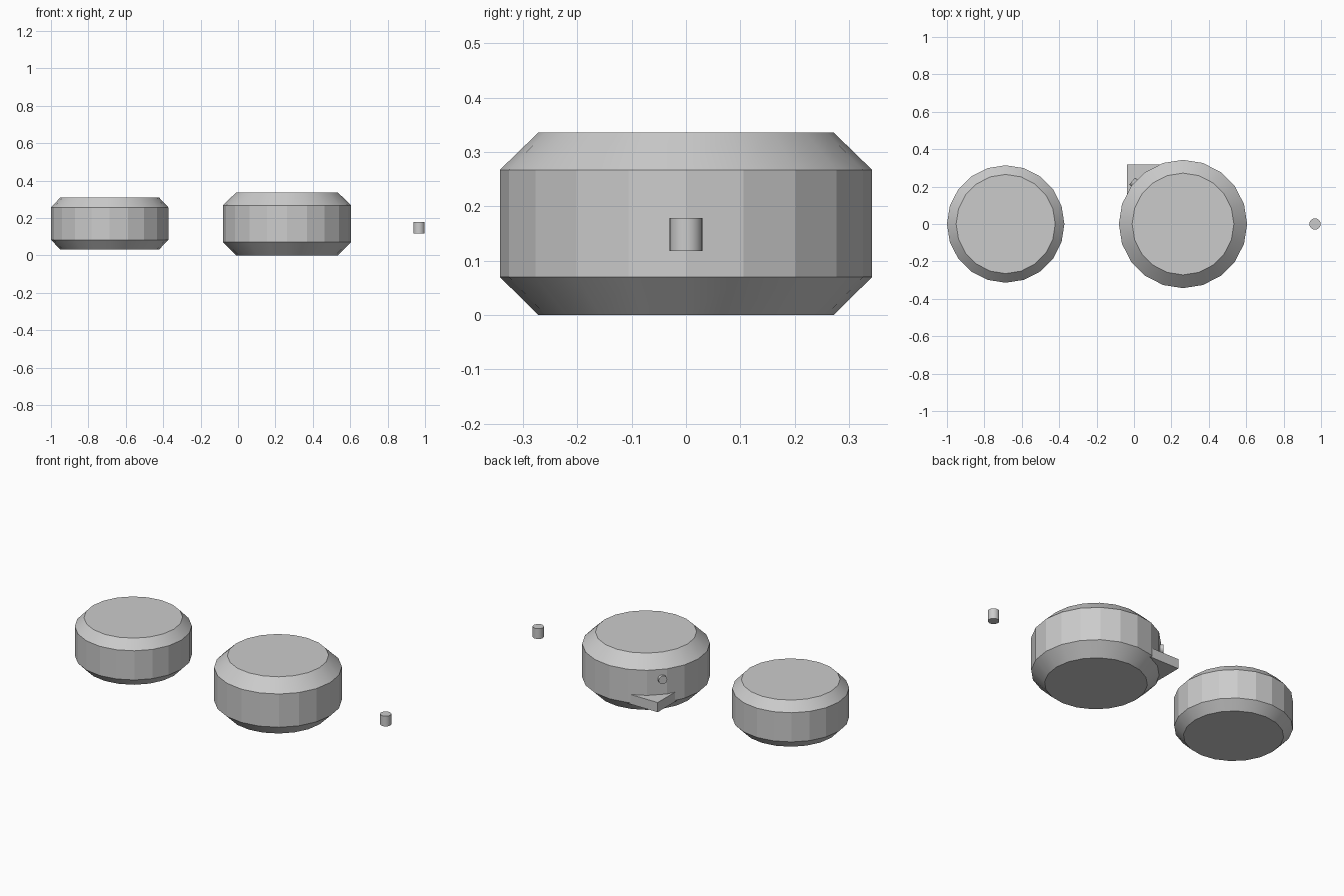
import bpy, bmesh
from math import radians, tau, cos, sin
from mathutils import Vector

if "Cube" in bpy.data.objects:
    bpy.data.objects.remove(bpy.data.objects["Cube"])


def finish(name, bm, location=(0, 0, 0)):
    bmesh.ops.recalc_face_normals(bm, faces=bm.faces)
    mesh = bpy.data.meshes.new(name)
    bm.to_mesh(mesh)
    bm.free()
    ob = bpy.data.objects.new(name, mesh)
    bpy.context.collection.objects.link(ob)
    ob.location = location
    bpy.ops.object.select_all(action='DESELECT')
    ob.select_set(True)
    bpy.context.view_layer.objects.active = ob
    bpy.ops.object.shade_smooth_by_angle(angle=radians(15))
    return ob


def turned(name, profile, sides, location):
    """Closed solid of revolution from (radius, height) rings."""
    bm = bmesh.new()
    rings = [[bm.verts.new((r * cos(tau * i / sides), r * sin(tau * i / sides), z))
              for i in range(sides)] for r, z in profile]
    for a, b in zip(rings, rings[1:]):
        for i in range(sides):
            j = (i + 1) % sides
            bm.faces.new((a[i], a[j], b[j], b[i]))
    bm.faces.new(rings[0])
    bm.faces.new(rings[-1])
    return finish(name, bm, location)


# Two chamfered twenty-sided drums
turned("small_drum", [(0.265, 0.032), (0.314, 0.083), (0.314, 0.256), (0.265, 0.308)],
       20, (-0.686, 0, 0))
turned("large_drum", [(0.272, 0), (0.343, 0.07), (0.343, 0.267), (0.272, 0.336)],
       20, (0.262, 0, 0))

# Loose pin at the far end
turned("loose_pin", [(0.03, 0.118), (0.03, 0.179)], 32, (0.968, 0, 0))

# Flat block whose corner sticks out of the large drum
bm = bmesh.new()
bmesh.ops.create_cube(bm, size=1)
bmesh.ops.scale(bm, vec=(0.3, 0.3, 0.057), verts=bm.verts)
finish("corner_block", bm, (0.112, 0.169, 0.09))

# Small stud on the drum wall above the block
outward = Vector((-0.77, 0.64, 0))
stud = turned("wall_stud", [(0.024, -0.04), (0.024, 0.018)], 24, (0.004, 0.218, 0.21))
stud.rotation_euler = outward.to_track_quat('Z', 'Y').to_euler()
